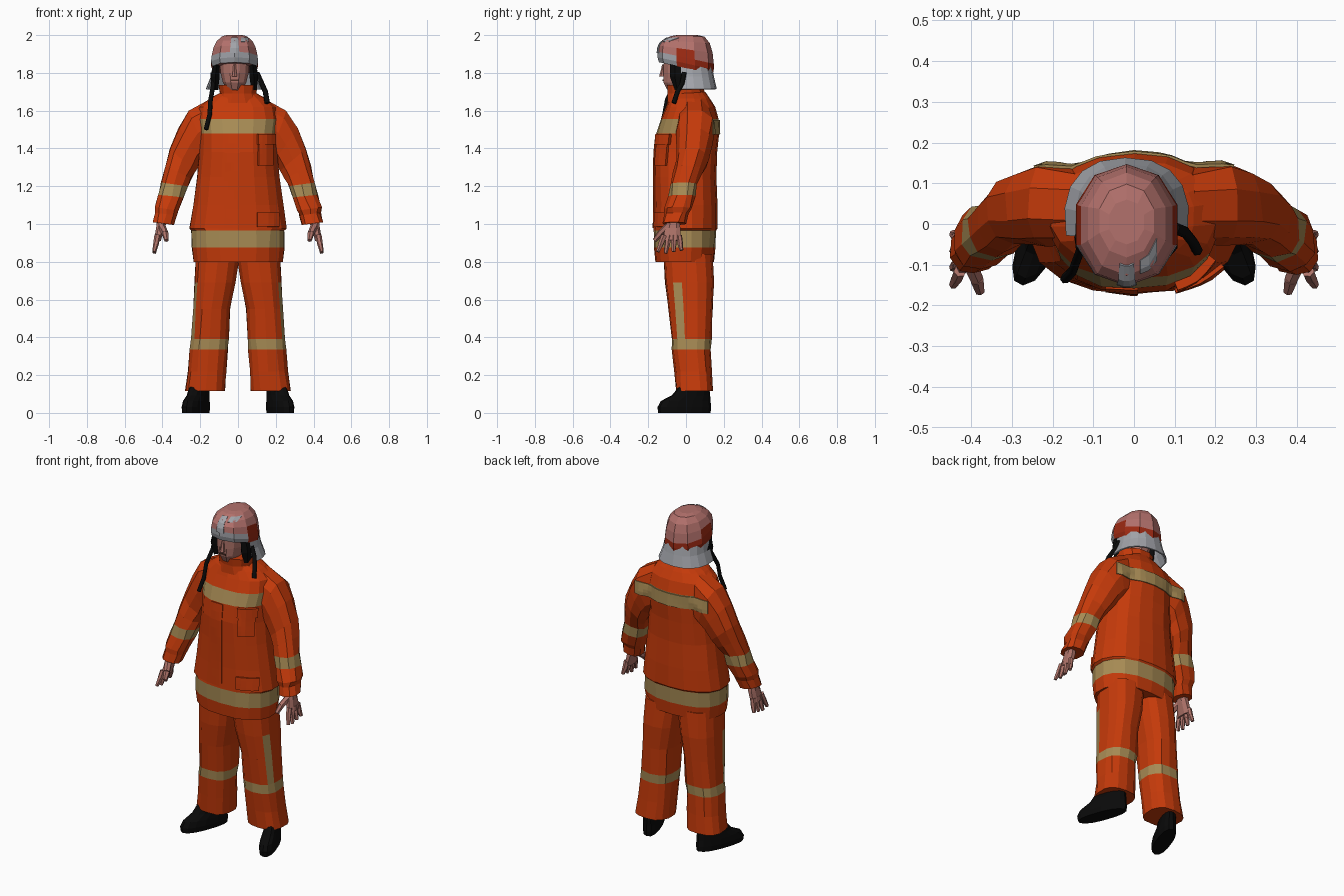
import bpy, bmesh, math, random
from mathutils import Vector
from mathutils.bvhtree import BVHTree

random.seed(4)
if "Cube" in bpy.data.objects:
    bpy.data.objects.remove(bpy.data.objects["Cube"])


def material(name, rgb):
    m = bpy.data.materials.new(name)
    m.use_nodes = True
    m.diffuse_color = (*rgb, 1)
    bsdf = m.node_tree.nodes["Principled BSDF"]
    bsdf.inputs["Base Color"].default_value = (*rgb, 1)
    bsdf.inputs["Roughness"].default_value = 0.9
    return m


ORANGE = material("orange cloth", (0.56, 0.042, 0.003))
TAN = material("tan reflective tape", (0.39, 0.26, 0.09))
SKIN = material("skin", (0.42, 0.17, 0.14))
PINK = material("faded pink shell", (0.45, 0.165, 0.15))
RED = material("dark red", (0.33, 0.022, 0.006))
GREY = material("light grey", (0.36, 0.37, 0.40))
BLACK = material("black rubber", (0.003, 0.003, 0.003))
BROWN = material("dark brown", (0.08, 0.03, 0.02))


def finish(name, bm, mats):
    bmesh.ops.recalc_face_normals(bm, faces=bm.faces)
    me = bpy.data.meshes.new(name)
    bm.to_mesh(me)
    bm.free()
    for m in mats:
        me.materials.append(m)
    ob = bpy.data.objects.new(name, me)
    bpy.context.collection.objects.link(ob)
    return ob


def loft(name, rings, mats, pick=None, n=14, power=0.85, side=1, jitter=0.0,
         warp=None, arc=None):
    """Skin oval rings given as (outer x, outer z, inner x, inner z, front y, back y)."""
    bm = bmesh.new()
    loops = []
    for xo, zo, xi, zi, yf, yb in rings:
        loop = []
        for k in range(n):
            if arc:
                a = arc[0] + (arc[1] - arc[0]) * k / (n - 1)
            else:
                a = 2 * math.pi * (k + 0.5) / n
            c, s = math.cos(a), math.sin(a)
            c = math.copysign(abs(c) ** power, c)
            s = math.copysign(abs(s) ** power, s)
            v = Vector(((xo + xi) / 2 + c * (xo - xi) / 2,
                        (yf + yb) / 2 + s * (yb - yf) / 2,
                        (zo + zi) / 2 + c * (zo - zi) / 2))
            v += Vector((random.uniform(-1, 1), random.uniform(-1, 1), 0)) * jitter
            if warp:
                v = warp(v)
            v.x *= side
            loop.append(bm.verts.new(v))
        loops.append(loop)
    for i in range(len(loops) - 1):
        for k in range(n - 1 if arc else n):
            a, b = loops[i], loops[i + 1]
            f = bm.faces.new((a[k], a[(k + 1) % n], b[(k + 1) % n], b[k]))
            if pick:
                f.material_index = pick(i, f.calc_center_median())
    if not arc:
        bm.faces.new(loops[0])
        bm.faces.new(loops[-1])
    return finish(name, bm, mats)


def even(z, x, yf, yb, cx=0.0):
    return (cx + x, z, cx - x, z, yf, yb)


def patch(name, targets, x0, x1, z0, z1, mat, thick=0.008, steps=4, taper=1.0, face=-1):
    """Thin plate laid on the front (face -1) or back (face 1) of the target meshes."""
    trees = [BVHTree.FromPolygons([v.co for v in t.data.vertices],
                                  [p.vertices[:] for p in t.data.polygons]) for t in targets]
    bm = bmesh.new()
    rows = []
    for j in range(steps + 1):
        row = []
        for i in range(steps + 1):
            w = 1 + (taper - 1) * j / steps
            x = (x0 + x1) / 2 + (x1 - x0) * (i / steps - 0.5) * w
            z = z0 + (z1 - z0) * j / steps
            hits = [t.ray_cast(Vector((x, face, z)), Vector((0, -face, 0)))[0] for t in trees]
            y = max((h.y * face for h in hits if h), default=0)
            row.append(bm.verts.new((x, (y + 0.002) * face, z)))
        rows.append(row)
    for j in range(steps):
        for i in range(steps):
            bm.faces.new((rows[j][i], rows[j][i + 1], rows[j + 1][i + 1], rows[j + 1][i]))
    mod = finish(name, bm, [mat]).modifiers.new("thickness", "SOLIDIFY")
    mod.thickness, mod.offset = thick, 0


def bone(bm, p0, p1, r0, r1, side):
    """Tapered finger segment between two points."""
    p0, p1 = Vector(p0), Vector(p1)
    p0.x, p1.x = p0.x * side, p1.x * side
    d = p1 - p0
    mat = d.to_track_quat("Z", "Y").to_matrix().to_4x4()
    mat.translation = (p0 + p1) / 2
    bmesh.ops.create_cone(bm, cap_ends=True, segments=6, radius1=r0, radius2=r1,
                          depth=d.length, matrix=mat)


# Jacket body with tape around hem and chest
jacket = loft("jacket", [
    even(0.80, 0.240, -0.163, 0.150), even(0.875, 0.248, -0.17, 0.157),
    even(0.965, 0.250, -0.17, 0.160), even(0.975, 0.260, -0.17, 0.168),
    even(1.10, 0.242, -0.168, 0.166), even(1.25, 0.220, -0.168, 0.162),
    even(1.38, 0.207, -0.170, 0.167), even(1.48, 0.207, -0.160, 0.175),
    even(1.555, 0.215, -0.135, 0.170), even(1.62, 0.205, -0.105, 0.152),
    even(1.665, 0.150, -0.09, 0.125), even(1.70, 0.085, -0.08, 0.10)],
    [ORANGE, TAN], lambda i, c: 1 if i in (1, 7) else 0, n=18, power=0.88, jitter=0.003)
loft("collar", [even(1.64, 0.125, -0.10, 0.12), even(1.69, 0.098, -0.098, 0.10),
                even(1.735, 0.103, -0.104, 0.095)], [ORANGE], n=12, jitter=0.003)

# Jacket front flap and pockets
patch("front_flap", [jacket], -0.07, 0.01, 0.98, 1.475, ORANGE, 0.005, steps=10)
patch("chest_pocket", [jacket], 0.105, 0.18, 1.31, 1.43, ORANGE, 0.025)
patch("chest_pocket_flap", [jacket], 0.10, 0.185, 1.42, 1.475, ORANGE, 0.04)
patch("hip_pocket_flap", [jacket], 0.10, 0.215, 0.985, 1.06, ORANGE, 0.018)

sleeves = []
for s, tag in ((1, "left"), (-1, "right")):
    # Sleeve with tape below the elbow
    sleeves.append(loft(tag + "_sleeve", [
        (0.15, 1.665, 0.10, 1.40, -0.05, 0.14), (0.26, 1.605, 0.16, 1.36, -0.055, 0.153),
        (0.315, 1.51, 0.19, 1.33, -0.05, 0.138), (0.364, 1.40, 0.222, 1.28, -0.05, 0.118),
        (0.387, 1.31, 0.245, 1.24, -0.065, 0.09), (0.409, 1.22, 0.265, 1.20, -0.08, 0.06),
        (0.423, 1.155, 0.283, 1.14, -0.09, 0.05), (0.444, 1.09, 0.315, 1.07, -0.115, 0.03),
        (0.438, 1.06, 0.325, 1.045, -0.11, 0.015), (0.453, 1.01, 0.338, 0.995, -0.125, 0.0)],
        [ORANGE, TAN], lambda i, c: 1 if i == 5 else 0, n=10, side=s, jitter=0.005))

    # Hand with four fingers and a thumb
    loft(tag + "_palm", [(0.43, 1.03, 0.37, 1.03, -0.095, -0.035),
                         (0.435, 0.98, 0.385, 0.98, -0.113, -0.027),
                         (0.446, 0.915, 0.408, 0.91, -0.128, -0.025)],
         [SKIN], n=8, side=s)
    bm = bmesh.new()
    for k in range(4):
        y = -0.115 + 0.026 * k
        spread = -0.15 + 0.042 * k
        mid = (0.434, (y + spread) / 2, 0.895)
        bone(bm, (0.427, y, 0.94), mid, 0.016, 0.015, s)
        bone(bm, mid, (0.444, spread, 0.845 + 0.008 * abs(k - 1)), 0.015, 0.010, s)
    bone(bm, (0.406, -0.09, 0.99), (0.386, -0.135, 0.95), 0.021, 0.018, s)
    bone(bm, (0.386, -0.135, 0.95), (0.378, -0.166, 0.913), 0.018, 0.012, s)
    finish(tag + "_fingers", bm, [SKIN])

    # Trouser leg with knee tape and an outer vertical strip
    def leg_colour(i, c, s=s):
        strip = i in (1, 2) and c.x * s > 0.19 and -0.06 < c.y < 0.0
        return 1 if strip or i == 3 else 0

    loft(tag + "_trouser_leg", [
        (0.222, 0.84, -0.01, 0.84, -0.118, 0.14), (0.232, 0.69, 0.012, 0.69, -0.11, 0.146),
        (0.238, 0.55, 0.042, 0.55, -0.095, 0.14), (0.25, 0.39, 0.048, 0.39, -0.076, 0.134),
        (0.256, 0.335, 0.052, 0.335, -0.074, 0.13), (0.265, 0.22, 0.06, 0.22, -0.062, 0.135),
        (0.28, 0.115, 0.066, 0.115, -0.054, 0.142)],
        [ORANGE, TAN], leg_colour, n=14, power=0.78, side=s, jitter=0.003)

    # Boot, toe turned outwards
    loft(tag + "_boot", [
        even(0.0, 0.049, -0.147, 0.13), even(0.03, 0.052, -0.151, 0.133),
        even(0.063, 0.049, -0.133, 0.13), even(0.093, 0.045, -0.075, 0.128),
        even(0.16, 0.042, -0.02, 0.12)], [BLACK], n=14, power=0.85, side=s,
        warp=lambda v: Vector((v.x + 0.22 - 0.35 * v.y, v.y, v.z)))

# Tape running across the back onto both sleeves
patch("back_tape", [jacket] + sleeves, -0.245, 0.245, 1.475, 1.55, TAN, steps=16, face=1)

# Head and facial features
CX = -0.018
head = loft("head", [even(1.66, 0.05, -0.05, 0.06, CX), even(1.715, 0.045, -0.105, 0.05, CX),
                     even(1.75, 0.064, -0.122, 0.07, CX), even(1.80, 0.077, -0.122, 0.085, CX),
                     even(1.88, 0.082, -0.12, 0.09, CX)], [SKIN], n=12)
loft("nose", [even(1.78, 0.016, -0.143, -0.10, CX), even(1.80, 0.012, -0.137, -0.10, CX),
              even(1.845, 0.007, -0.126, -0.10, CX)], [SKIN], n=6)
patch("mouth", [head], CX - 0.02, CX + 0.02, 1.757, 1.766, BROWN, 0.006, 2)


# Helmet: boxy faceted shell, red rear band rising at the temples, grey brow band
def helmet_colour(i, c):
    if c.y > -0.04:
        return 1 if i < 2 or (i == 2 and c.y < 0.06) else 0
    return 2 if i < 2 else 0


helmet = loft("helmet", [
    even(1.825, 0.124, -0.143, 0.143, CX), even(1.85, 0.131, -0.151, 0.147, CX),
    even(1.88, 0.127, -0.152, 0.147, CX), even(1.925, 0.118, -0.148, 0.141, CX),
    even(1.965, 0.100, -0.126, 0.126, CX), even(1.993, 0.070, -0.082, 0.098, CX),
    even(2.0, 0.045, -0.05, 0.06, CX)], [PINK, RED, GREY], helmet_colour, n=10, power=0.95,
    warp=lambda v: Vector((v.x, v.y, v.z - v.y * min(0.22, (2.0 - v.z) * 1.8))))
patch("helmet_badge", [helmet], CX - 0.024, CX + 0.024, 1.905, 1.985, GREY, 0.009, 3, 0.7)
patch("helmet_side_badge", [helmet], 0.015, 0.055, 1.965, 1.985, GREY, 0.006, 2)

# Neck guard hanging round the back of the helmet
guard = loft("neck_guard", [
    even(1.845, 0.116, -0.12, 0.135, CX), even(1.78, 0.127, -0.125, 0.148, CX),
    even(1.715, 0.153, -0.13, 0.163, CX)], [GREY], n=11,
    arc=(-0.22, math.pi + 0.25))
guard.modifiers.new("thickness", "SOLIDIFY").thickness = 0.008

# Black ear flaps and dangling straps
for s in (1, -1):
    loft("ear_flap", [even(1.85, 0.018, -0.085, 0.04, CX + 0.095 * s),
                      even(1.78, 0.026, -0.085, 0.03, CX + 0.102 * s),
                      even(1.71, 0.016, -0.06, 0.0, CX + 0.102 * s)], [BLACK], n=6)


def strap(name, points, radius):
    cu = bpy.data.curves.new(name, "CURVE")
    cu.dimensions = "3D"
    cu.bevel_depth, cu.bevel_resolution, cu.use_fill_caps = radius, 1, True
    sp = cu.splines.new("POLY")
    sp.points.add(len(points) - 1)
    for p, co in zip(sp.points, points):
        p.co = (*co, 1)
    cu.materials.append(BLACK)
    bpy.context.collection.objects.link(bpy.data.objects.new(name, cu))


strap("left_strap", [(0.10, -0.01, 1.80), (0.125, -0.02, 1.745),
                     (0.145, -0.045, 1.70), (0.155, -0.065, 1.64)], 0.014)
strap("right_strap", [(-0.135, -0.03, 1.80), (-0.13, -0.06, 1.74), (-0.145, -0.10, 1.66),
                      (-0.15, -0.115, 1.58), (-0.17, -0.135, 1.50)], 0.012)
